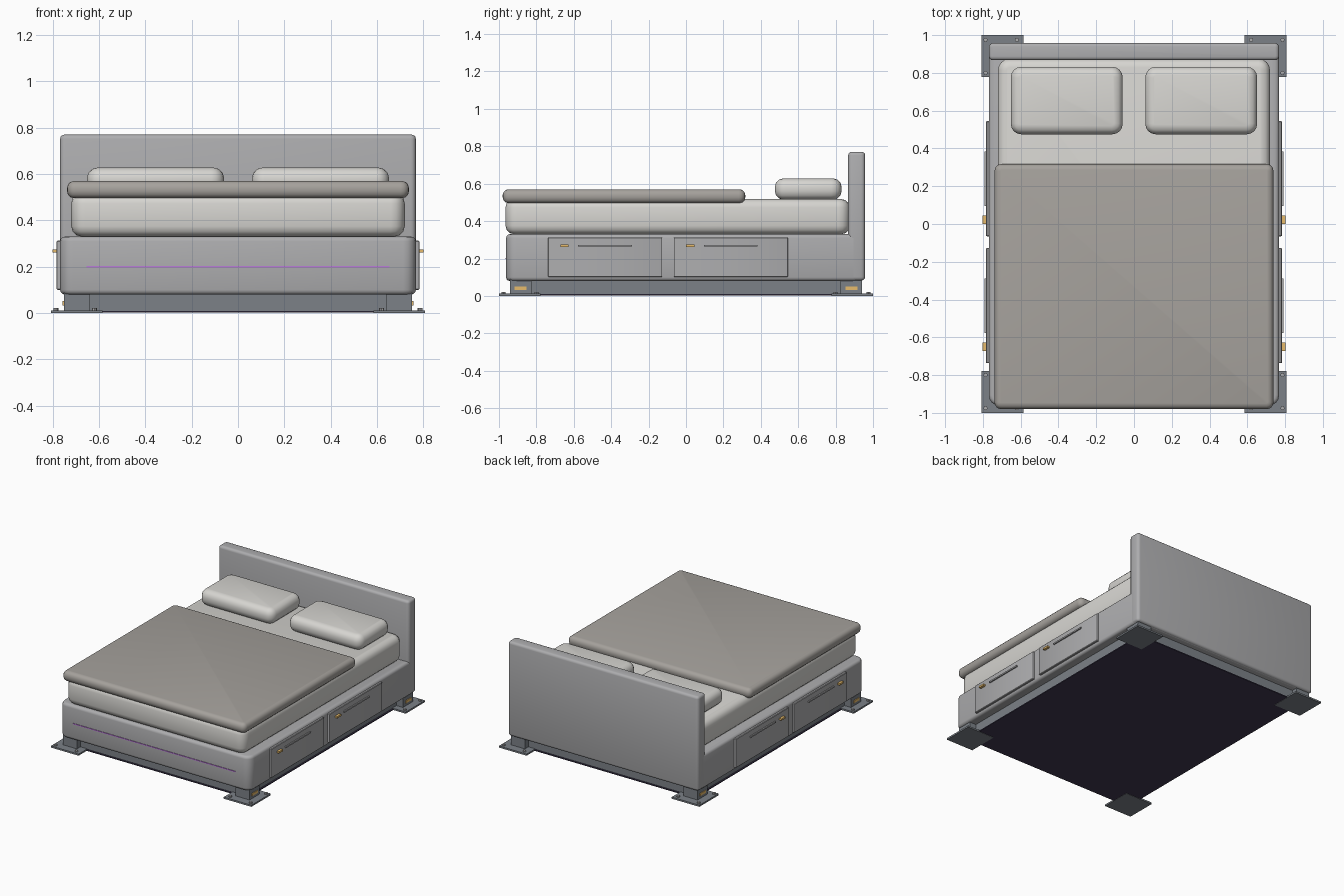
import bpy, bmesh
from mathutils import Matrix, Vector

if "Cube" in bpy.data.objects:
    bpy.data.objects.remove(bpy.data.objects["Cube"])


def material(name, rgb):
    m = bpy.data.materials.new(name)
    m.diffuse_color = (*rgb, 1)
    m.use_nodes = True
    m.node_tree.nodes["Principled BSDF"].inputs["Base Color"].default_value = m.diffuse_color
    return m


STEEL = material("dark_steel", (0.2, 0.22, 0.245))
FRAME = material("frame_grey", (0.42, 0.42, 0.43))
LINEN = material("linen", (0.68, 0.67, 0.64))
COVER = material("cover_cloth", (0.38, 0.36, 0.335))
AMBER = material("amber", (0.8, 0.5, 0.15))
VIOLET = material("violet", (0.5, 0.2, 0.7))
DARK = material("underside_dark", (0.05, 0.04, 0.08))


def finish(name, bm, mat, smooth=True):
    bmesh.ops.recalc_face_normals(bm, faces=bm.faces)
    me = bpy.data.meshes.new(name)
    bm.to_mesh(me)
    bm.free()
    me.materials.append(mat)
    ob = bpy.data.objects.new(name, me)
    bpy.context.collection.objects.link(ob)
    if smooth:
        bpy.ops.object.select_all(action='DESELECT')
        ob.select_set(True)
        bpy.context.view_layer.objects.active = ob
        bpy.ops.object.shade_smooth_by_angle(angle=0.6)
    return ob


def box(name, x, y, z, mat, corner=0, edge=0, seg=3):
    """Box from (min, max) ranges; corner rounds upright edges, edge rounds top and bottom."""
    bm = bmesh.new()
    bmesh.ops.create_cube(bm, size=1)
    lo, hi = Vector((x[0], y[0], z[0])), Vector((x[1], y[1], z[1]))
    bmesh.ops.scale(bm, vec=hi - lo, verts=bm.verts)
    bmesh.ops.translate(bm, vec=(lo + hi) / 2, verts=bm.verts)
    if corner:
        up = [e for e in bm.edges if abs(e.verts[0].co.z - e.verts[1].co.z) > 1e-4]
        bmesh.ops.bevel(bm, geom=up, offset=corner, segments=seg + 1, profile=0.5, affect='EDGES')
    if edge:
        rim = [e for e in bm.edges if abs(e.verts[0].co.z - e.verts[1].co.z) < 1e-4]
        bmesh.ops.bevel(bm, geom=rim, offset=edge, segments=seg, profile=0.5, affect='EDGES')
    return finish(name, bm, mat, bool(corner or edge))


def side(s, a, b):
    return tuple(sorted((s * a, s * b)))


# Plinth and underside panel
box("plinth", (-0.7, 0.7), (-0.9, 0.9), (0.008, 0.09), STEEL)
box("underside_panel", (-0.71, 0.71), (-0.91, 0.91), (0.002, 0.009), DARK)

# Bed base and headboard
box("bed_base", (-0.768, 0.768), (-0.962, 0.95), (0.08, 0.33), FRAME, 0.055, 0.02)
box("headboard", (-0.768, 0.768), (0.867, 0.958), (0.083, 0.77), FRAME, 0.022, 0.018)
box("front_light_strip", (-0.655, 0.655), (-0.966, -0.955), (0.197, 0.204), VIOLET)

# Mattress, cover and pillows
box("mattress", (-0.72, 0.72), (-0.965, 0.875), (0.33, 0.518), LINEN, 0.06, 0.045)
box("cover", (-0.738, 0.738), (-0.98, 0.317), (0.496, 0.57), COVER, 0.035, 0.03)
for s, n in ((-1, "left"), (1, "right")):
    box(n + "_pillow", side(s, 0.06, 0.652), (0.475, 0.832), (0.515, 0.628), LINEN, 0.055, 0.045)

# Drawers with handle bars and amber tags
for s, n in ((-1, "left"), (1, "right")):
    for i, y in enumerate((-0.737, -0.065)):
        tag = f"{n}_drawer_{i + 1}"
        box(tag, side(s, 0.75, 0.783), (y, y + 0.61), (0.1, 0.313), FRAME, 0.004, 0.004, 1)
        box(tag + "_handle", side(s, 0.78, 0.792), (y + 0.16, y + 0.448), (0.263, 0.273), FRAME)
        box(tag + "_tag", side(s, 0.78, 0.801), (y + 0.065, y + 0.11), (0.261, 0.274), AMBER)

# Feet with floor plates, bolts and amber tags
for sx, nx in ((-1, "left"), (1, "right")):
    for sy, ny in ((-1, "front"), (1, "back")):
        n = f"{ny}_{nx}_"
        box(n + "foot", side(sx, 0.64, 0.752), side(sy, 0.825, 0.94), (0.005, 0.1), STEEL)
        box(n + "floor_plate", side(sx, 0.585, 0.808), side(sy, 0.777, 1.0), (0, 0.012), STEEL)
        box(n + "foot_tag", side(sx, 0.745, 0.757), side(sy, 0.853, 0.917), (0.032, 0.051), AMBER)
        bm = bmesh.new()
        for bx, by in ((0.786, 0.975), (0.62, 0.975), (0.786, 0.8)):
            bmesh.ops.create_cone(bm, cap_ends=True, segments=8, radius1=0.011, radius2=0.011,
                                  depth=0.012, matrix=Matrix.Translation((sx * bx, sy * by, 0.016)))
        finish(n + "bolts", bm, FRAME, False)
